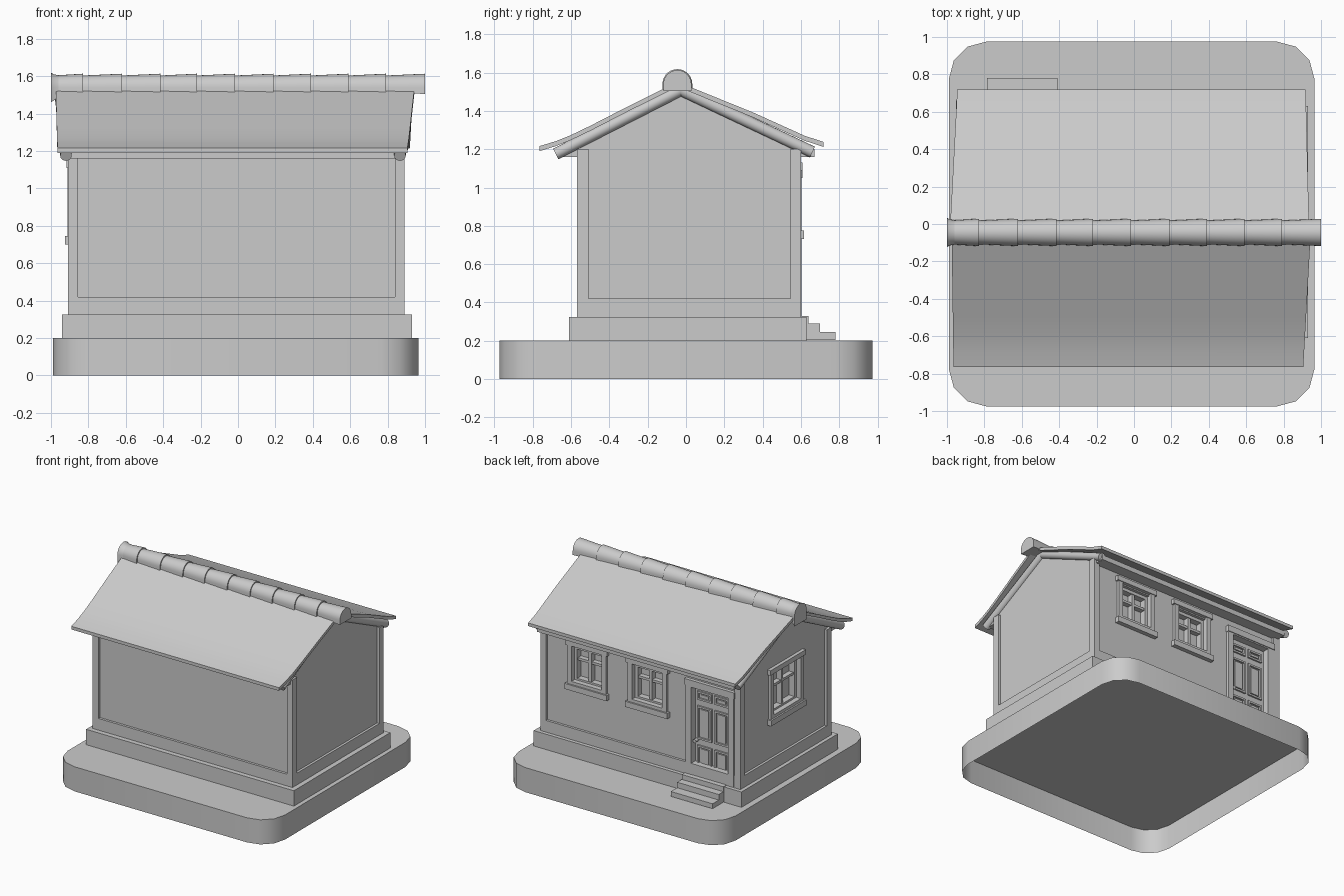
import bpy, bmesh, math
from mathutils import Vector

if "Cube" in bpy.data.objects:
    bpy.data.objects.remove(bpy.data.objects["Cube"])


def mesh(name, verts, faces, smooth=False):
    me = bpy.data.meshes.new(name)
    me.from_pydata(verts, [], faces)
    bm = bmesh.new()
    bm.from_mesh(me)
    bmesh.ops.recalc_face_normals(bm, faces=bm.faces)
    bm.to_mesh(me)
    bm.free()
    if smooth:
        me.shade_smooth()
        me.set_sharp_from_angle(angle=math.radians(40))
    ob = bpy.data.objects.new(name, me)
    bpy.context.collection.objects.link(ob)
    return ob


def loft(name, rings, smooth=False, cap_start=True):
    """Skin closed rings of equal size and cap the ends."""
    n = len(rings[0])
    faces = []
    for k in range(len(rings) - 1):
        a, b = k * n, (k + 1) * n
        faces += [(a + i, a + (i + 1) % n, b + (i + 1) % n, b + i) for i in range(n)]
    if cap_start:
        faces.append(tuple(range(n)))
    faces.append(tuple(range((len(rings) - 1) * n, len(rings) * n)))
    return mesh(name, [p for r in rings for p in r], faces, smooth)


def box(name, p, q):
    (x0, y0, z0), (x1, y1, z1) = p, q
    ring = lambda z: [(x0, y0, z), (x1, y0, z), (x1, y1, z), (x0, y1, z)]
    return loft(name, [ring(z0), ring(z1)])


def rod(name, a, b, r, n=16):
    a, b = Vector(a), Vector(b)
    q = (b - a).to_track_quat('Z', 'Y')
    ring = lambda c: [c + q @ Vector((r * math.cos(2 * math.pi * i / n),
                                      r * math.sin(2 * math.pi * i / n), 0)) for i in range(n)]
    return loft(name, [ring(a), ring(b)], True)


# base slab with rounded corners, open underneath
outline = []
for cx, cy, start in ((.765, .775, 0), (-.79, .775, 90), (-.79, -.775, 180), (.765, -.775, 270)):
    for k in range(4):
        t = math.radians(start + 30 * k)
        outline.append((cx + .2 * math.cos(t), cy + .2 * math.sin(t)))
loft('base', [[(x, y, z) for x, y in outline] for z in (0, .2)], True, cap_start=False)

# plinth, skirting and entrance steps
box('plinth', (-.94, -.61, .2), (.93, .63, .325))
box('skirting', (-.91, -.57, .325), (.89, .6, .42))
for i, (y, z) in enumerate(((.78, .245), (.70, .29), (.64, .33))):
    box(f'step_{i}', (-.785, .6, .205), (-.41, y, z))

# walls with gables
gable = [(-.55, .3), (.58, .3), (.58, 1.205), (-.03, 1.5), (-.55, 1.215)]
walls = loft('walls', [[(x, y, z) for y, z in gable] for x in (-.89, .87)])

# corner posts
for i, (x, dx) in enumerate(((-.91, .055), (.89, -.05))):
    for j, (y, dy) in enumerate(((-.57, .06), (.6, -.055))):
        box(f'corner_post_{i}{j}', (x, y, .325), (x + dx, y + dy, 1.2))

# eave boards
box('eave_board_front', (-.90, -.655, 1.16), (.87, -.54, 1.2))
box('eave_board_back', (-.90, .57, 1.16), (.87, .67, 1.2))

# sloping poles under the gable edges
for i, x in enumerate((-.92, .866)):
    rod(f'gable_pole_front_{i}', (x, -.68, 1.175), (x, -.02, 1.512), .031)
    rod(f'gable_pole_back_{i}', (x, .66, 1.185), (x, -.04, 1.515), .031)


# roof slopes: profile points run from ridge to eave
def slope(name, pts, left, right, th=.026):
    rings = []
    y0, y1 = pts[0][0], pts[-1][0]
    for y, z in pts:
        t = (y - y0) / (y1 - y0)
        l = left[0] + t * (left[1] - left[0])
        r = right[0] + t * (right[1] - right[0])
        rings.append([(l, y, z), (r, y, z), (r, y, z - th), (l, y, z - th)])
    loft(name, rings, True)


slope('roof_front', [(-.045, 1.552), (-.3, 1.425), (-.5, 1.322), (-.6, 1.274), (-.68, 1.242), (-.765, 1.216)],
      (-.975, -.965), (.945, .905))
slope('roof_back', [(-.045, 1.552), (.35, 1.392), (.62, 1.27), (.718, 1.238)],
      (-.985, -.945), (.937, .918))


# ridge tiles, each tapering towards the left
def arch(x, r, bottom, zc=1.54, n=14):
    pts = [(x, -.045 + r * math.cos(math.pi * i / n), zc + r * math.sin(math.pi * i / n)) for i in range(n + 1)]
    return pts + [(x, -.045 - r, bottom), (x, -.045 + r, bottom)]


cuts = [-.98, -.83, -.62, -.415, -.22, -.015, .19, .39, .59, .79, 1.0]
for i in range(10):
    loft(f'ridge_tile_{i}', [arch(cuts[i] - .01, .063, 1.512), arch(cuts[i + 1], .073, 1.505)], True)
loft('ridge_end_flare', [arch(-1, .078, 1.46), arch(-.985, .070, 1.47), arch(-.955, .064, 1.49)], True)

# wall frames: (along, outwards, up) to world
back = lambda u, d, z: (u, .58 + d, z)
left = lambda u, d, z: (-.89 - d, u, z)


def cut(w, u0, u1, z0, z1, depth):
    c = box('opening_cutter', w(u0, -depth, z0), w(u1, .05, z1))
    m = walls.modifiers.new('opening', 'BOOLEAN')
    m.operation, m.solver, m.object = 'DIFFERENCE', 'EXACT', c
    c.hide_render = True
    c.hide_set(True)
    bpy.context.view_layer.objects.active = walls
    bpy.ops.object.modifier_apply(modifier=m.name)
    bpy.data.objects.remove(c)


def frame(name, w, u0, u1, z0, z1, t, d0, d1, bottom=True):
    box(name + '_side_a', w(u0, d0, z0), w(u0 + t, d1, z1))
    box(name + '_side_b', w(u1 - t, d0, z0), w(u1, d1, z1))
    box(name + '_top', w(u0 + t, d0, z1 - t), w(u1 - t, d1, z1))
    if bottom:
        box(name + '_bottom', w(u0 + t, d0, z0), w(u1 - t, d1, z0 + t))


def window(name, w, u0, u1, z0, z1, sill_d):
    a, b, c, d = u0 + .05, u1 - .05, z0 + .045, z1 - .05
    cut(w, a, b, c, d, .07)
    frame(name + '_casing', w, u0 + .015, u1 - .015, z0 + .03, z1, .04, -.06, .022)
    box(name + '_cap', w(u0, -.01, z1 - .04), w(u1, .028, z1))
    box(name + '_sill', w(u0, -.02, z0), w(u1, sill_d, z0 + .045))
    frame(name + '_sash', w, a + .003, b - .003, z0 + .06, d - .003, .025, -.072, -.02)
    um, zm = (u0 + u1) / 2, z0 + .6 * (z1 - z0)
    box(name + '_upright', w(um - .012, -.072, z0 + .08), w(um + .012, -.025, d - .02))
    box(name + '_crossbar', w(a + .02, -.072, zm - .01), w(b - .02, -.03, zm + .01))


window('back_window_a', back, .285, .665, .73, 1.13, .035)
window('back_window_b', back, -.26, .12, .73, 1.13, .035)
window('side_window', left, -.23, .225, .70, 1.15, .035)

# door with casing, raised panels and knob
cut(back, -.805, -.465, .3, 1.05, .06)
frame('door_casing', back, -.85, -.415, .33, 1.09, .05, -.06, .022, False)
box('door_header', back(-.86, -.01, 1.05), back(-.41, .028, 1.1))
box('door_leaf', back(-.8, -.065, .32), back(-.465, -.035, 1.04))
for i, u in enumerate((-.775, -.62)):
    for j, (z0, z1) in enumerate(((.38, .56), (.61, .88), (.93, 1.0))):
        frame(f'door_moulding_{i}{j}', back, u, u + .13, z0, z1, .015, -.04, -.022)
        box(f'door_panel_{i}{j}', back(u + .03, -.04, z0 + .025), back(u + .1, -.027, z1 - .025))
rod('door_knob', back(-.485, -.04, .6), back(-.485, .005, .6), .014, 12)
